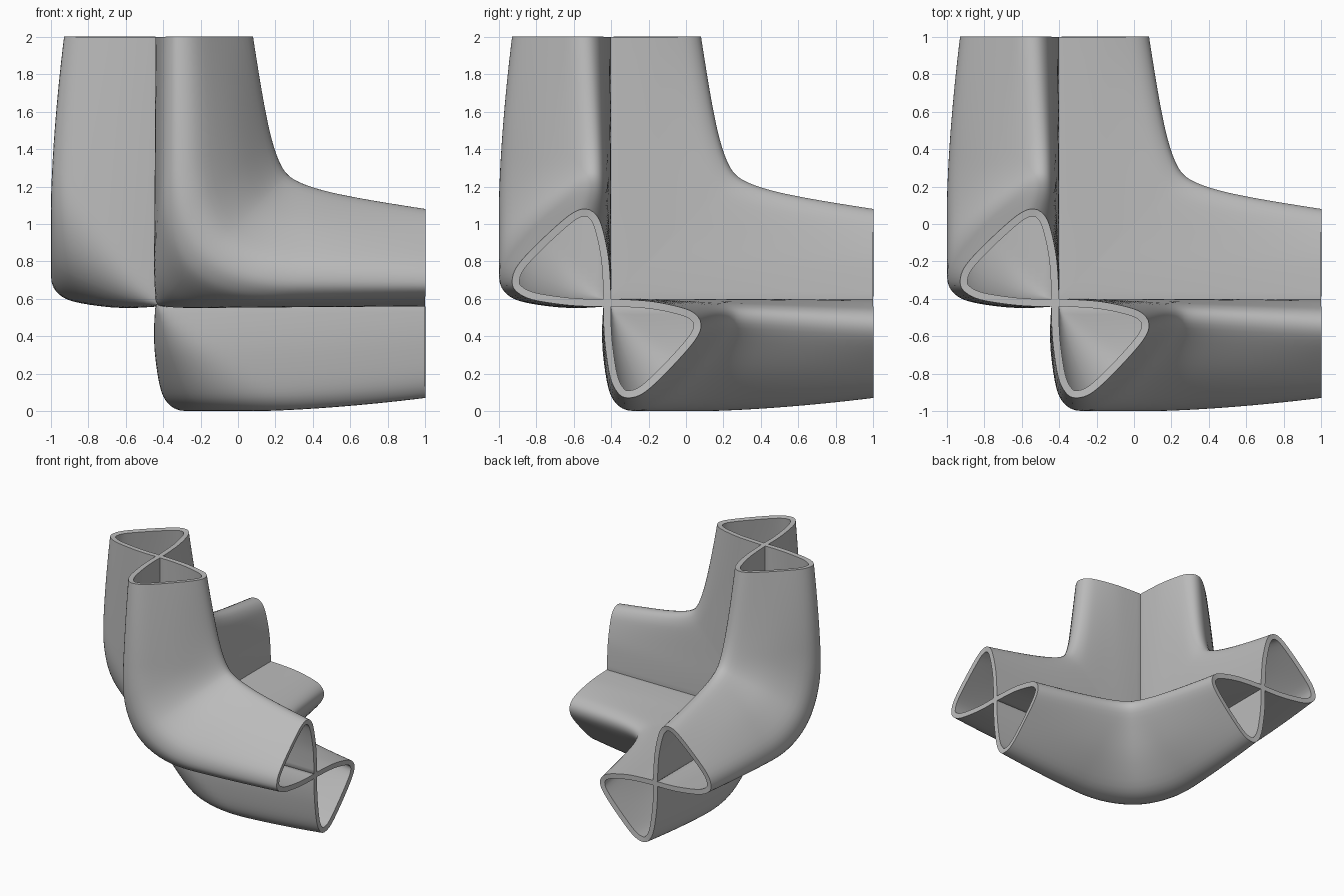
import bpy
import math
from mathutils import Vector

if "Cube" in bpy.data.objects:
    bpy.data.objects.remove(bpy.data.objects["Cube"], do_unlink=True)

WALL = 0.04                # sheet thickness
ARM = 1.42                 # arm length from the shared crossing point
ORIGIN = Vector((-0.42, -0.42, 0.58))
STEPS = 28                 # sections along half an elbow

grey = bpy.data.materials.new("matte_grey")
grey.use_nodes = True
grey.diffuse_color = (0.5, 0.5, 0.5, 1)
grey.node_tree.nodes["Principled BSDF"].inputs["Base Color"].default_value = (0.5, 0.5, 0.5, 1)


def catmull(points, cuts=4):
    """Smooth open curve through the points, leaving out the last one."""
    out = []
    pts = [points[0]] + points + [points[-1]]
    for a, b, c, d in zip(pts, pts[1:], pts[2:], pts[3:]):
        for i in range(cuts):
            t = i / cuts
            out.append(0.5 * (2 * b + (c - a) * t + (2 * a - 5 * b + 4 * c - d) * t ** 2
                              + (3 * b - a - 3 * c + d) * t ** 3))
    return out


def teardrop(face, side_wall):
    """Loop of (across, depth): flat face, round back, then the side wall to the point."""
    return catmull([Vector(p) for p in [(0, 0)] + face + side_wall + [(0, 0)]])


# the open ends are rounded teardrops, the bend is flatter and fuller
end_loop = teardrop(
    [(0.25, 0.01), (0.5, 0.03), (0.76, 0.08), (0.93, 0.14), (1, 0.24), (0.94, 0.39), (0.68, 0.68), (0.4, 0.94)],
    [(0.23, 1), (0.14, 0.95), (0.07, 0.8), (0.02, 0.5), (0, 0.25)])
bend_loop = teardrop(
    [(0.25, 0), (0.5, 0.01), (0.8, 0.03), (0.94, 0.06), (1, 0.13), (0.95, 0.28), (0.71, 0.64), (0.41, 0.93)],
    [(0.21, 1), (0.09, 0.94), (0.03, 0.8), (-0.01, 0.5), (-0.015, 0.25)])


def ramp(s, r):
    """Zero, then a rounded bend of reach r, then a straight rise."""
    if s >= r:
        return s
    return 0.0 if s <= -r else (s + r) ** 2 / (4 * r)


def section_point(s, across, deep):
    # outer corner path, sharp at the face and rounder with depth
    reach = 0.68 * max(deep, 0)
    outer = Vector((ramp(s, reach), ramp(-s, reach)))
    # inner path through the softened crotch
    soft, soft_end = math.hypot(s, 0.1), math.hypot(ARM, 0.1)
    far = 0.66 + (ARM - 0.66) * soft / soft_end
    near = 0.5 + 0.15 * (ARM - far) + 0.06 * math.exp((0.66 - far) / 0.15) - WALL / 2
    lean = (far - near) / 2 * (s / soft) * (soft_end / ARM)
    inner = Vector(((far + near) / 2 + lean, (far + near) / 2 - lean))
    pq = outer.lerp(inner, across)
    # the loop is deepest around the bend
    fall = max(0, (abs(s) - 0.4) / (ARM - 0.4)) ** 1.6
    return pq.x, pq.y, -deep * (0.58 - WALL / 2 - 0.07 * fall)


def elbow(name, axis):
    """Bent tube joining the two arms perpendicular to the given axis."""
    verts, faces, n = [], [], len(end_loop)
    for i in range(-STEPS, STEPS + 1):
        # sections gather towards the bend
        t = abs(i) / STEPS
        s = ARM * math.copysign(t ** 1.4, i)
        for bend, end in zip(bend_loop, end_loop):
            c = bend.lerp(end, t ** 2)
            p, q, r = section_point(s, c.x, c.y)
            v = Vector((0, 0, 0))
            v[(axis + 1) % 3], v[(axis + 2) % 3], v[axis] = p, q, r
            verts.append(v + ORIGIN)
    for i in range(2 * STEPS):
        for j in range(n):
            k = (j + 1) % n
            faces.append((i * n + j, i * n + k, (i + 1) * n + k, (i + 1) * n + j))
    mesh = bpy.data.meshes.new(name)
    mesh.from_pydata(verts, [], faces)
    mesh.materials.append(grey)
    obj = bpy.data.objects.new(name, mesh)
    bpy.context.collection.objects.link(obj)
    bpy.ops.object.select_all(action='DESELECT')
    bpy.context.view_layer.objects.active = obj
    obj.select_set(True)
    bpy.ops.object.mode_set(mode='EDIT')
    bpy.ops.mesh.select_all(action='SELECT')
    bpy.ops.mesh.normals_make_consistent(inside=False)
    bpy.ops.object.mode_set(mode='OBJECT')
    shell = obj.modifiers.new("wall", 'SOLIDIFY')
    shell.thickness = WALL
    shell.offset = 0
    bpy.ops.object.modifier_apply(modifier=shell.name)
    bpy.ops.object.shade_smooth_by_angle(angle=math.radians(40))


for axis, name in enumerate(("right_elbow", "front_elbow", "lower_elbow")):
    elbow(name, axis)
